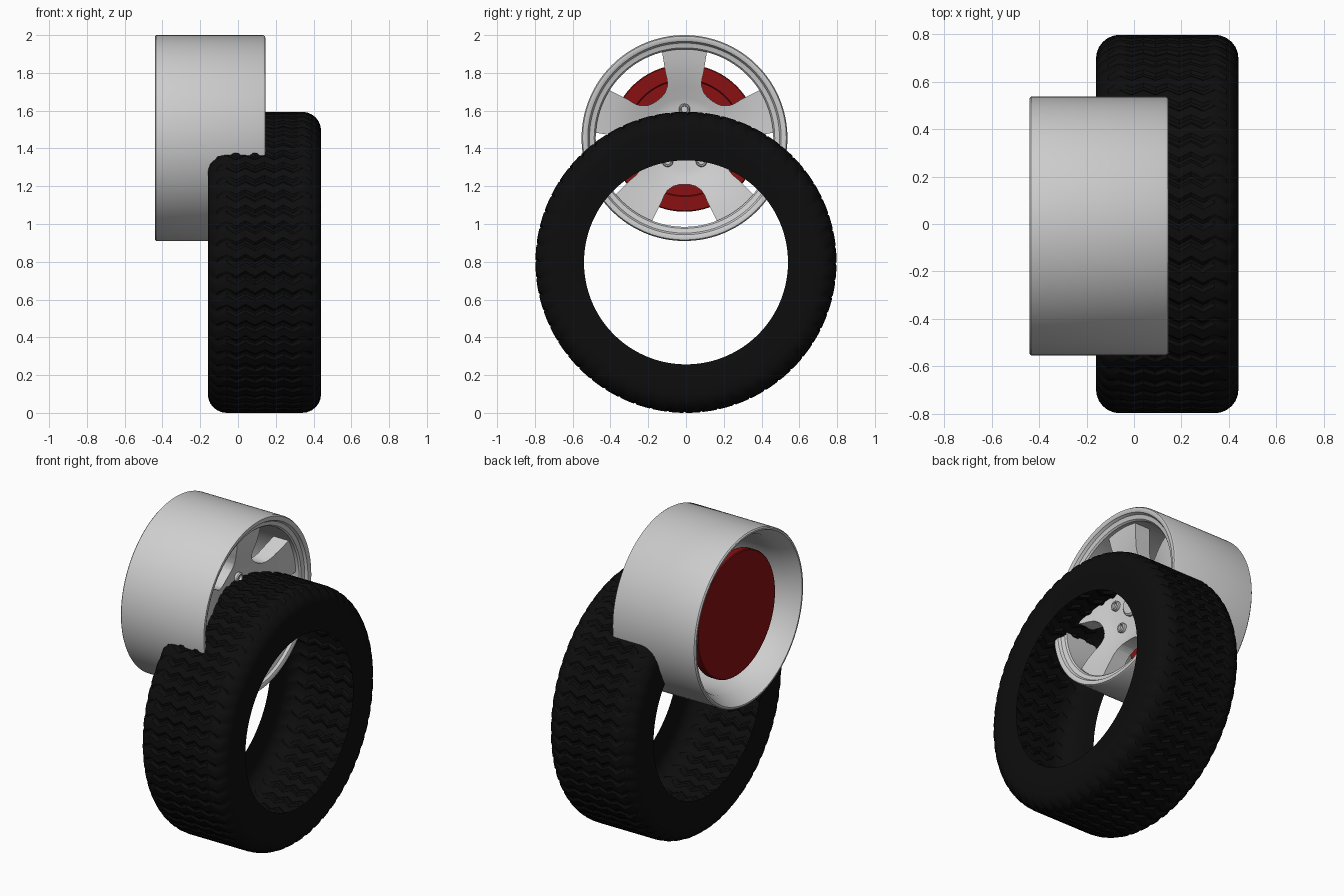
import bpy, bmesh
from math import sin, cos, pi, radians
from mathutils import Vector, Matrix

old = bpy.data.objects.get("Cube")
if old:
    bpy.data.objects.remove(old, do_unlink=True)


def material(name, rgb, rough):
    m = bpy.data.materials.new(name)
    m.use_nodes = True
    m.diffuse_color = (*rgb, 1)
    node = m.node_tree.nodes["Principled BSDF"]
    node.inputs["Base Color"].default_value = (*rgb, 1)
    node.inputs["Roughness"].default_value = rough
    return m


SILVER = material("silver alloy", (0.62, 0.62, 0.62), 0.4)
BLACK = material("black rubber", (0.004, 0.004, 0.004), 0.8)
RED = material("brake red", (0.25, 0.005, 0.006), 0.5)
RIM = Vector((0, -0.008, 1.455))
TYRE = Vector((0, 0, 0.797))


def make(name, bm, centre, mat):
    bmesh.ops.remove_doubles(bm, verts=bm.verts, dist=1e-5)
    bmesh.ops.recalc_face_normals(bm, faces=bm.faces)
    mesh = bpy.data.meshes.new(name)
    bm.to_mesh(mesh)
    bm.free()
    mesh.materials.append(mat)
    ob = bpy.data.objects.new(name, mesh)
    ob.location = centre
    bpy.context.collection.objects.link(ob)
    return ob


def select(ob):
    bpy.ops.object.select_all(action="DESELECT")
    ob.select_set(True)
    bpy.context.view_layer.objects.active = ob


def smooth(ob, angle=35):
    select(ob)
    bpy.ops.object.shade_smooth_by_angle(angle=radians(angle))


def lathe(profile, segs, closed=False, shape=None):
    """Spin (x, radius) points about the x axis; shape may alter radius and angle."""
    bm = bmesh.new()
    rows = []
    for i in range(segs):
        row = []
        for x, r in profile:
            a = 2 * pi * i / segs
            if shape:
                r, a = shape(x, r, a, i)
            row.append(bm.verts.new((x, r * sin(a), r * cos(a))))
        rows.append(row)
    n = len(profile)
    for i in range(segs):
        p, q = rows[i], rows[(i + 1) % segs]
        for j in range(n if closed else n - 1):
            k = (j + 1) % n
            if profile[j][1] == 0 and profile[k][1] == 0:
                continue
            bm.faces.new((p[j], p[k], q[k], q[j]))
    return bm


# Tyre: open shell with rounded shoulders and zigzag tread grooves
MID, HALF, OUTER, CORNER, BEAD = 0.14, 0.3, 0.797, 0.1, 0.54
WAVES, BLOCKS, STEPS = 4, 56, 6
flat = HALF - CORNER
arc = [(flat + CORNER * sin(t * pi / 12), OUTER - CORNER * (1 - cos(t * pi / 12)))
       for t in range(1, 7)]
side = arc + [(HALF, 0.62), (HALF - 0.01, BEAD)]
tread = [(-flat + 2 * flat * i / 16, OUTER) for i in range(17)]
tyre_profile = [(MID - x, r) for x, r in reversed(side)]
tyre_profile += [(MID + x, r) for x, r in tread] + [(MID + x, r) for x, r in side]


def tread_shape(x, r, a, i):
    u = abs(x - MID) / HALF
    wave = abs(((x - MID) / (2 * flat) * WAVES) % 1 - 0.5) * 2
    fade = min(1, max(0, (r - 0.7) / 0.06))
    a += 0.035 * (wave - 0.5) * fade
    if i % STEPS in (0, 1):
        r -= 0.012 * fade * (1 - 0.4 * u)
    return r, a


smooth(make("tyre", lathe(tyre_profile, BLOCKS * STEPS, shape=tread_shape), TYRE, BLACK), 30)

# Rim barrel with a rolled front lip and a tapered rear mouth
barrel = [(-0.44, 0.538), (-0.433, 0.545), (0.133, 0.545), (0.143, 0.539), (0.145, 0.528),
          (0.138, 0.512), (0.122, 0.503), (0.118, 0.492), (0.115, 0.478), (0.105, 0.47),
          (-0.27, 0.47), (-0.35, 0.482), (-0.42, 0.518), (-0.44, 0.528)]
smooth(make("rim_barrel", lathe(barrel, 128, closed=True), RIM, SILVER))

# Dished wheel face, pierced by five flared windows to leave five spokes
dish = [(0, 0), (0, 0.17), (0.012, 0.21), (0.035, 0.27), (0.058, 0.34), (0.075, 0.41),
        (0.085, 0.485), (-0.02, 0.485), (-0.04, 0.35), (-0.08, 0.2), (-0.08, 0)]
spokes = make("spokes", lathe(dish, 120), RIM, SILVER)
half = [(0.03, 0.247), (0.06, 0.255), (0.09, 0.277), (0.108, 0.305), (0.122, 0.34),
        (0.145, 0.385), (0.178, 0.45), (0.2, 0.51)]
outline = [(0, 0.245)] + half + [(-t, r) for t, r in reversed(half)]
bm = bmesh.new()
for k in range(5):
    turn = Matrix.Rotation(2 * pi * (k + 0.5) / 5, 3, "X")
    face = bm.faces.new([bm.verts.new(turn @ Vector((-0.2, t, r))) for t, r in outline])
    ext = bmesh.ops.extrude_face_region(bm, geom=[face])
    moved = [v for v in ext["geom"] if isinstance(v, bmesh.types.BMVert)]
    bmesh.ops.translate(bm, verts=moved, vec=(0.5, 0, 0))
cutter = make("window_cutter", bm, RIM, SILVER)
cutter.hide_render = True
cut = spokes.modifiers.new("windows", "BOOLEAN")
cut.operation, cut.solver, cut.object = "DIFFERENCE", "EXACT", cutter
select(spokes)
bpy.ops.object.modifier_apply(modifier="windows")
bpy.data.objects.remove(cutter, do_unlink=True)
smooth(spokes)

# Hub cap and five ringed wheel nuts
cap = [(-0.01, 0.075), (0.012, 0.075), (0.02, 0.065), (0.022, 0)]
smooth(make("hub_cap", lathe(cap, 40), RIM, SILVER))
nut = [(-0.01, 0.03), (0.018, 0.03), (0.024, 0.025), (0.022, 0.019), (0.008, 0.017), (0.008, 0)]
for k in range(5):
    a = 2 * pi * k / 5
    spot = RIM + Vector((0, 0.152 * sin(a), 0.152 * cos(a)))
    smooth(make(f"wheel_nut_{k + 1}", lathe(nut, 20), spot, SILVER))

# Brake disc behind the spokes, with a slightly raised braking band
disc = [(-0.35, 0), (-0.35, 0.385), (-0.345, 0.39), (-0.305, 0.39), (-0.3, 0.385),
        (-0.3, 0.31), (-0.308, 0.305), (-0.308, 0)]
smooth(make("brake_disc", lathe(disc, 96), RIM, RED))
